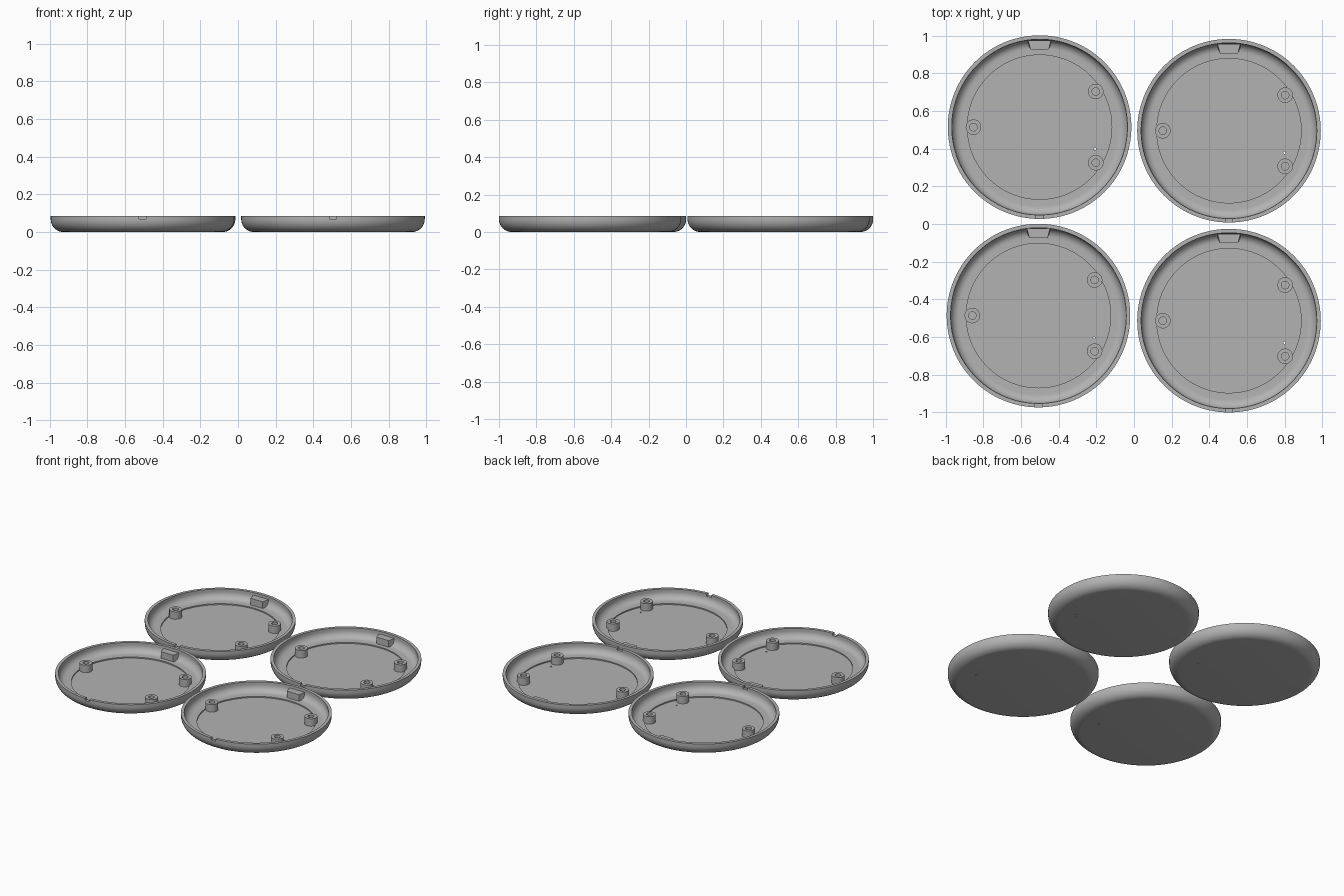
import bpy, bmesh, math
from mathutils import Matrix, Vector

if "Cube" in bpy.data.objects:
    bpy.data.objects.remove(bpy.data.objects["Cube"])

CENTRES = [(-0.501, 0.514), (0.504, 0.495), (-0.507, -0.486), (0.504, -0.513)]
POSTS = [(-0.351, 0), (0.298, 0.189), (0.298, -0.189)]
R, H, WALL, FILLET = 0.487, 0.086, 0.021, 0.068
STEP_R, RECESS_Z, POST_TOP = 0.383, 0.013, 0.066

grey = bpy.data.materials.new("light_grey_plastic")
colour = (0.45, 0.45, 0.45, 1)
grey.diffuse_color = colour
grey.use_nodes = True
grey.node_tree.nodes["Principled BSDF"].inputs["Base Color"].default_value = colour


def finish(bm, name):
    """Turn a bmesh into a smooth-with-sharp-edges mesh."""
    bmesh.ops.remove_doubles(bm, verts=bm.verts, dist=1e-5)
    bmesh.ops.recalc_face_normals(bm, faces=bm.faces)
    mesh = bpy.data.meshes.new(name)
    bm.to_mesh(mesh)
    bm.free()
    mesh.materials.append(grey)
    mesh.shade_smooth()
    mesh.set_sharp_from_angle(angle=math.radians(30))
    return mesh


def lathe(name, profile, steps, closed=False):
    """Spin an (r, z) profile around the z axis."""
    bm = bmesh.new()
    verts = [bm.verts.new((r, 0, z)) for r, z in profile]
    pairs = list(zip(verts, verts[1:]))
    if closed:
        pairs.append((verts[-1], verts[0]))
    edges = [bm.edges.new(p) for p in pairs]
    bmesh.ops.spin(bm, geom=verts + edges, cent=(0, 0, 0), axis=(0, 0, 1),
                   angle=math.tau, steps=steps, use_merge=True)
    return finish(bm, name)


def place(name, mesh, location):
    obj = bpy.data.objects.new(name, mesh)
    obj.location = location
    bpy.context.collection.objects.link(obj)
    return obj


def arc(radius, rising):
    """Quarter round between the flat base and the upright wall."""
    pts = [(R - FILLET + radius * math.sin(a), FILLET - radius * math.cos(a))
           for a in (math.pi / 2 * i / 10 for i in range(11))]
    return pts if rising else pts[::-1]


# Dish shell: rounded outside, flat rim, rounded inside, recessed floor
profile = [(0, 0), *arc(FILLET, True), (R, H), (R - WALL, H),
           *arc(FILLET - WALL, False),
           (STEP_R, WALL), (STEP_R, RECESS_Z), (0, RECESS_Z)]
shell = place("shell_blank", lathe("shell_blank", profile, 128), (0, 0, 0))

# Cutters: rim notch at the front and a pin hole through the floor
bm = bmesh.new()
bmesh.ops.create_cube(bm, size=1, matrix=Matrix.Translation((0, -R, H))
                      @ Matrix.Diagonal((0.037, 0.1, 0.032, 1)))
notch = place("notch_cutter", finish(bm, "notch_cutter"), (0, 0, 0))
bm = bmesh.new()
bmesh.ops.create_cone(bm, cap_ends=True, segments=12, radius1=0.006,
                      radius2=0.006, depth=0.1)
pin = place("pin_hole_cutter", finish(bm, "pin_hole_cutter"), (0.295, -0.117, 0))
for cutter in (notch, pin):
    cutter.hide_render = True
    mod = shell.modifiers.new("cut", "BOOLEAN")
    mod.operation, mod.solver, mod.object = "DIFFERENCE", "EXACT", cutter

bpy.context.view_layer.update()
graph = bpy.context.evaluated_depsgraph_get()
shell_mesh = bpy.data.meshes.new_from_object(shell.evaluated_get(graph))
shell_mesh.name = "dish_shell"
shell_mesh.shade_smooth()
shell_mesh.set_sharp_from_angle(angle=math.radians(30))
for helper in (shell, notch, pin):
    bpy.data.objects.remove(helper)

# Hollow screw post
post_mesh = lathe("screw_post", [(0.041, 0.006), (0.041, POST_TOP),
                                 (0.02, POST_TOP), (0.02, 0.006)], 32, True)

# Tapered block against the back wall
bm = bmesh.new()
outline = [(-0.061, 0.461), (-0.048, 0.411), (0.048, 0.411), (0.061, 0.461)]
base = bm.faces.new([bm.verts.new((x, y, 0.018)) for x, y in outline])
top = bmesh.ops.extrude_face_region(bm, geom=[base])["geom"]
bmesh.ops.translate(bm, vec=Vector((0, 0, 0.05)),
                    verts=[g for g in top if isinstance(g, bmesh.types.BMVert)])
# Keep the hidden lower back edge inside the rounded wall
for v in bm.verts:
    if v.co.z < 0.03 and v.co.y > 0.45:
        v.co.y = 0.44
block_mesh = finish(bm, "wall_block")

# Four matching dishes
for i, (x, y) in enumerate(CENTRES, 1):
    dish = place(f"dish_shell_{i}", shell_mesh, (x, y, 0))
    place(f"wall_block_{i}", block_mesh, (0, 0, 0)).parent = dish
    for j, (px, py) in enumerate(POSTS, 1):
        place(f"screw_post_{i}_{j}", post_mesh, (px, py, 0)).parent = dish
